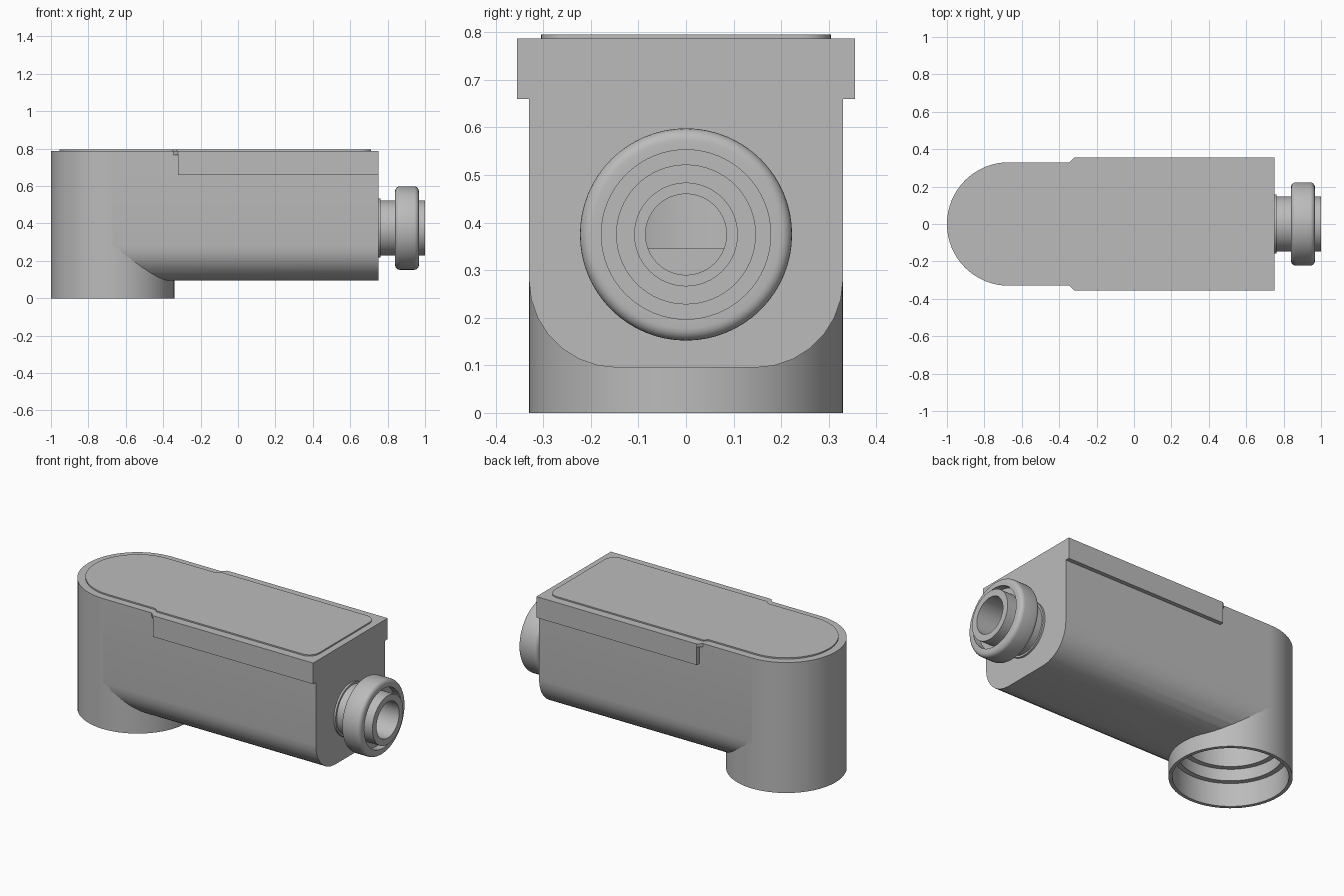
import bpy, bmesh, math

if "Cube" in bpy.data.objects:
    bpy.data.objects.remove(bpy.data.objects["Cube"])

grey = bpy.data.materials.new("cast grey")
grey.diffuse_color = (0.5, 0.5, 0.5, 1)
grey.use_nodes = True
grey.node_tree.nodes["Principled BSDF"].inputs["Base Color"].default_value = grey.diffuse_color


def add_object(name, bm):
    bmesh.ops.remove_doubles(bm, verts=bm.verts, dist=1e-5)
    bmesh.ops.recalc_face_normals(bm, faces=bm.faces)
    me = bpy.data.meshes.new(name)
    bm.to_mesh(me)
    bm.free()
    me.materials.append(grey)
    ob = bpy.data.objects.new(name, me)
    bpy.context.collection.objects.link(ob)
    smooth(me)
    return ob


def smooth(me):
    me.shade_smooth()
    me.set_sharp_from_angle(angle=math.radians(30))


def prism(name, pts, lo, hi, axis):
    """Extrude a 2D outline along z (points are x, y) or x (points are y, z)."""
    bm = bmesh.new()
    place = (lambda a, b, h: (a, b, h)) if axis == "z" else (lambda a, b, h: (h, a, b))
    low = [bm.verts.new(place(a, b, lo)) for a, b in pts]
    high = [bm.verts.new(place(a, b, hi)) for a, b in pts]
    bm.faces.new(low)
    bm.faces.new(high)
    for i in range(len(pts)):
        j = (i + 1) % len(pts)
        bm.faces.new((low[i], low[j], high[j], high[i]))
    return add_object(name, bm)


def lathe(name, profile, axis, origin, n=64):
    """Spin a closed (height, radius) profile around the z or x axis."""
    bm = bmesh.new()
    rings = []
    for h, r in profile:
        ring = []
        for k in range(n):
            t = 2 * math.pi * k / n
            a, b = r * math.cos(t), r * math.sin(t)
            co = (origin[0] + a, b, h) if axis == "z" else (h, a, origin[1] + b)
            ring.append(bm.verts.new(co))
        rings.append(ring)
    for i in range(len(rings)):
        p, q = rings[i], rings[(i + 1) % len(rings)]
        if profile[i][1] == 0 and profile[(i + 1) % len(rings)][1] == 0:
            continue
        for k in range(n):
            m = (k + 1) % n
            bm.faces.new((p[k], p[m], q[m], q[k]))
    return add_object(name, bm)


def rect(x0, x1, y0, y1):
    return [(x0, y0), (x1, y0), (x1, y1), (x0, y1)]


def arc(cx, cy, r, a0, a1, n):
    angles = [math.radians(a0 + (a1 - a0) * i / n) for i in range(n + 1)]
    return [(cx + r * math.cos(a), cy + r * math.sin(a)) for a in angles]


TOP, CX, GZ = 0.787, -0.67, 0.375

# Vertical round outlet and long trough with rounded lower edges
tower = lathe("round_outlet", [(0, 0), (0, 0.33), (TOP, 0.33), (TOP, 0)], "z", (CX, 0))
half = arc(0.145, 0.28, 0.185, -90, 0, 7) + [(0.33, TOP)]
half = [(y, z) for y, z in half]
trough = prism("trough_body", half + [(-y, z) for y, z in reversed(half)], CX, 0.75, "x")

# Hollow interior: stepped neck, cavity and cable hole
cutters = [
    lathe("neck_cutter", [(-0.05, 0), (-0.05, 0.31), (0.14, 0.31), (0.14, 0.28), (0.21, 0.28),
                          (0.21, 0.25), (0.34, 0.25), (0.34, 0.28), (0.74, 0.28), (0.74, 0)],
          "z", (CX, 0)),
    prism("upper_cavity_cutter", rect(CX + 0.005, 0.70, -0.275, 0.275), 0.345, 0.735, "z"),
    prism("lower_cavity_cutter", rect(-0.33, 0.695, -0.26, 0.26), 0.16, 0.45, "z"),
    lathe("hole_cutter", [(0.6, 0), (0.6, 0.1), (0.8, 0.1), (0.8, 0)], "x", (0, GZ)),
]
for ob in (tower, trough):
    for c in cutters:
        mod = ob.modifiers.new("hollow", "BOOLEAN")
        mod.operation = "DIFFERENCE"
        mod.solver = "EXACT"
        mod.object = c
bpy.context.view_layer.update()
deps = bpy.context.evaluated_depsgraph_get()
for ob in (tower, trough):
    me = bpy.data.meshes.new_from_object(ob.evaluated_get(deps))
    ob.modifiers.clear()
    ob.data = me
    smooth(me)
for c in cutters:
    bpy.data.objects.remove(c)

# Side rails under the lid, with a small chamfered lead-in at the top
for s, side in ((-1, "front"), (1, "back")):
    prism(side + "_rail", [(x, s * y) for x, y in rect(-0.32, 0.75, 0.32, 0.355)], 0.66, TOP, "z")
    prism(side + "_rail_lead_in",
          [(-0.345, s * 0.32), (-0.345, s * 0.33), (-0.32, s * 0.355), (-0.32, s * 0.32)],
          TOP - 0.02, TOP, "z")

# Raised lid plate
edge = arc(CX, 0, 0.285, 180, 90, 20) + [(-0.35, 0.285), (-0.33, 0.305)]
edge += arc(0.645, 0.24, 0.065, 90, 0, 8)
prism("lid", edge + [(x, -y) for x, y in reversed(edge[1:])], 0.78, 0.795, "z")

# Cable gland: flanged tube, clamping collar and the web between them
lathe("gland_tube", [(0.74, 0.085), (0.74, 0.158), (0.762, 0.158), (0.762, 0.147), (1.0, 0.147),
                     (1.0, 0.108), (0.78, 0.108), (0.78, 0.085)], "x", (0, GZ))
back = arc(0.865, 0.198, 0.025, 180, 90, 5)
front = arc(0.942, 0.198, 0.025, 90, 0, 5)
lathe("gland_collar", [(0.84, 0.178)] + back + front + [(0.967, 0.178)], "x", (0, GZ))
lathe("gland_web", [(0.885, 0.14), (0.885, 0.185), (0.925, 0.185), (0.925, 0.14)], "x", (0, GZ))
